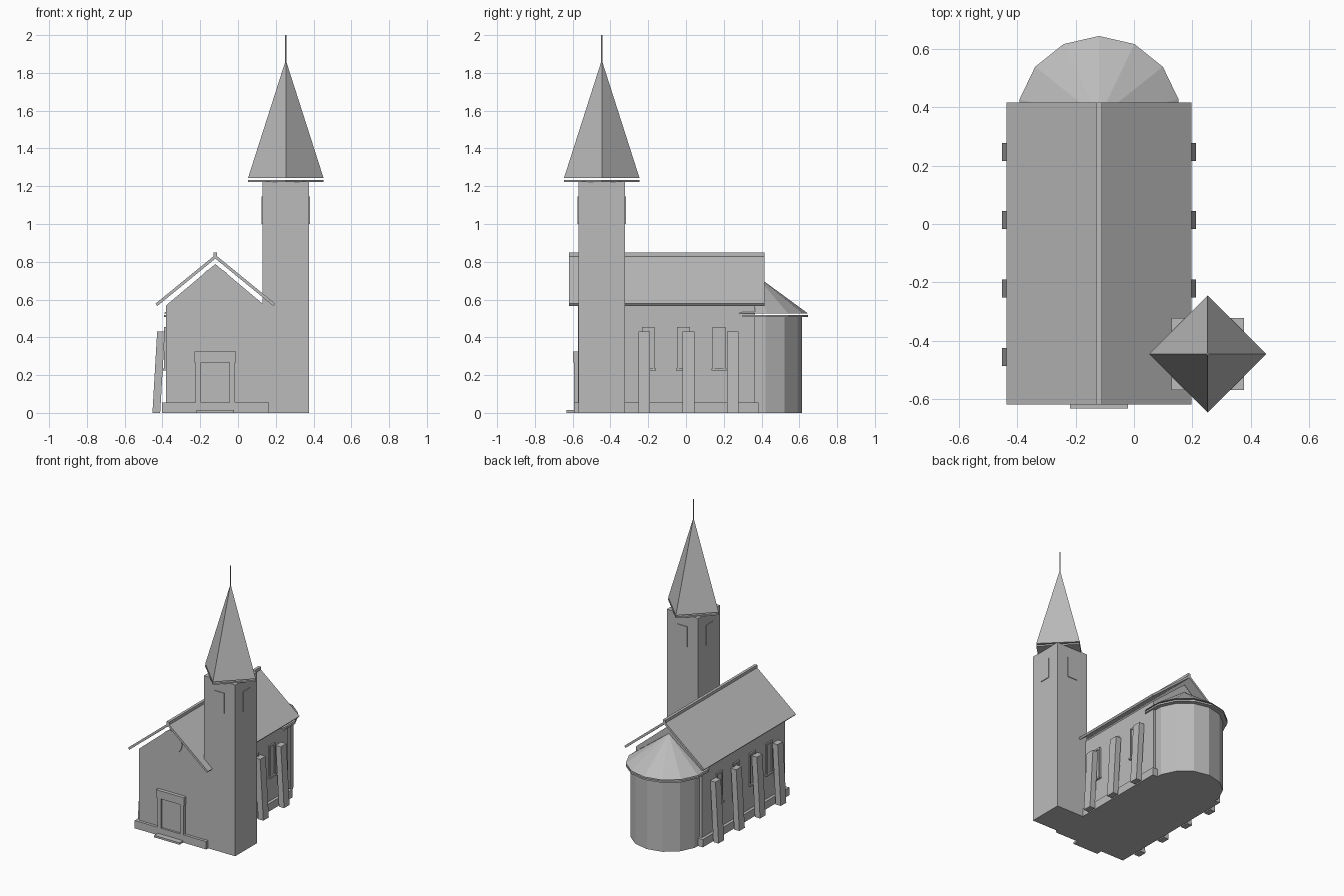
import bpy, bmesh, math
from mathutils import Matrix, Vector

if "Cube" in bpy.data.objects:
    bpy.data.objects.remove(bpy.data.objects["Cube"])

stone = bpy.data.materials.new("grey stone")
stone.diffuse_color = (0.5, 0.5, 0.5, 1)
stone.use_nodes = True
stone.node_tree.nodes["Principled BSDF"].inputs["Base Color"].default_value = stone.diffuse_color

AX = -0.12            # nave axis in x
Y0, Y1 = -0.572, 0.365  # nave front and back
HW = 0.262            # nave half width


def finish(name, bm):
    bmesh.ops.recalc_face_normals(bm, faces=bm.faces)
    me = bpy.data.meshes.new(name)
    bm.to_mesh(me)
    bm.free()
    me.materials.append(stone)
    ob = bpy.data.objects.new(name, me)
    bpy.context.collection.objects.link(ob)
    return ob


def box(name, x0, x1, y0, y1, z0, z1, shear=0.0):
    """Box between limits; shear moves the top along x."""
    bm = bmesh.new()
    bmesh.ops.create_cube(bm, size=1)
    for v in bm.verts:
        top = v.co.z > 0
        v.co = Vector((x1 if v.co.x > 0 else x0,
                       y1 if v.co.y > 0 else y0,
                       z1 if top else z0))
        if top:
            v.co.x += shear
    return finish(name, bm)


def prism_y(name, pts, y0, y1):
    """Extrude an x-z profile along y."""
    bm = bmesh.new()
    face = bm.faces.new([bm.verts.new((x, y0, z)) for x, z in pts])
    new = bmesh.ops.extrude_face_region(bm, geom=[face])["geom"]
    bmesh.ops.translate(bm, vec=(0, y1 - y0, 0),
                        verts=[g for g in new if isinstance(g, bmesh.types.BMVert)])
    return finish(name, bm)


def cone(name, x, y, z0, z1, r0, r1, n):
    """Cone or cylinder with one corner towards +y."""
    bm = bmesh.new()
    bmesh.ops.create_cone(bm, cap_ends=True, segments=n, radius1=r0, radius2=r1,
                          depth=z1 - z0, matrix=Matrix.Translation((x, y, (z0 + z1) / 2)))
    bmesh.ops.remove_doubles(bm, verts=bm.verts, dist=1e-5)
    return finish(name, bm)


# Nave: walls, gable, plinth
box("nave_walls", AX - HW, AX + HW, Y0, Y1, 0, 0.568)
prism_y("gable", [(AX - HW, 0.568), (AX + HW, 0.568), (AX, 0.788)], Y0, Y1)
box("plinth", AX - 0.283, AX + 0.283, Y0 - 0.02, Y1 + 0.02, 0, 0.056)

# Roof slabs and ridge cap
for side, s in (("left", -1), ("right", 1)):
    prism_y("roof_" + side, [(AX, 0.817), (AX + s * 0.307, 0.566),
                             (AX + s * 0.317, 0.578), (AX, 0.837)], -0.62, 0.416)
box("ridge_cap", AX - 0.01, AX + 0.01, -0.62, 0.416, 0.825, 0.849)

# Apse with faceted conical roof
cone("apse_wall", AX, Y1, 0, 0.51, 0.25, 0.25, 14)
cone("apse_eave", AX, Y1, 0.507, 0.519, 0.28, 0.28, 14)
cone("apse_roof", AX, Y1, 0.527, 0.732, 0.28, 0, 14)

# Side buttresses and windows
for side, s in (("left", -1), ("right", 1)):
    wall = AX + s * HW

    def out(a, b):
        return sorted((wall + s * a, wall + s * b))

    for i in range(4):
        y = -0.456 + i * 0.2345
        box(f"buttress_{side}_{i}", *out(0.03, 0.071), y - 0.031, y + 0.031,
            0, 0.432, shear=-s * 0.025)
        y = -0.387 + i * 0.187
        box(f"window_glass_{side}_{i}", *out(-0.01, 0.004), y - 0.03, y + 0.03, 0.23, 0.45)
        for e in (-1, 1):
            a, b = sorted((y + e * 0.024, y + e * 0.034))
            box(f"window_jamb_{side}_{i}", *out(-0.01, 0.01), a, b, 0.23, 0.446)
        box(f"window_head_{side}_{i}", *out(-0.01, 0.01), y - 0.034, y + 0.034, 0.444, 0.456)
        box(f"window_sill_{side}_{i}", *out(-0.01, 0.016), y - 0.04, y + 0.04, 0.224, 0.236)

# Front door, frame and step
box("door", AX - 0.08, AX + 0.08, Y0 - 0.006, Y0 + 0.01, 0.015, 0.27)
for s in (-1, 1):
    a, b = sorted((AX + s * 0.075, AX + s * 0.104))
    box("door_post", a, b, Y0 - 0.021, Y0 + 0.01, 0.0, 0.27)
box("door_lintel", AX - 0.11, AX + 0.11, Y0 - 0.025, Y0 + 0.01, 0.268, 0.325)
box("door_step", AX - 0.1, AX + 0.1, -0.633, Y0, 0, 0.014)

# Round gable window
prism_y("rose_window", [(AX + 0.08 * math.cos(t * math.tau / 32),
                         0.687 + 0.08 * math.sin(t * math.tau / 32)) for t in range(32)],
        Y0 - 0.006, Y0 + 0.004)

# Tower with belfry openings
TX, TY, TH = 0.253, -0.446, 0.124
box("tower", TX - TH, TX + TH, TY - TH, TY + TH, 0, 1.226)
for s in (-1, 1):
    a, b = sorted((s * (TH - 0.004), s * (TH + 0.005)))
    box("belfry_opening_side", TX + a, TX + b, TY - 0.038, TY + 0.038, 1.0, 1.145)
    box("belfry_opening_front", TX - 0.038, TX + 0.038, TY + a, TY + b, 1.0, 1.145)

# Spire with eave plate and finial
cone("spire_eave", TX, TY, 1.223, 1.234, 0.2, 0.2, 4)
cone("spire", TX, TY, 1.243, 1.868, 0.2, 0, 4)
cone("finial", TX, TY, 1.85, 2.0, 0.004, 0.004, 8)
